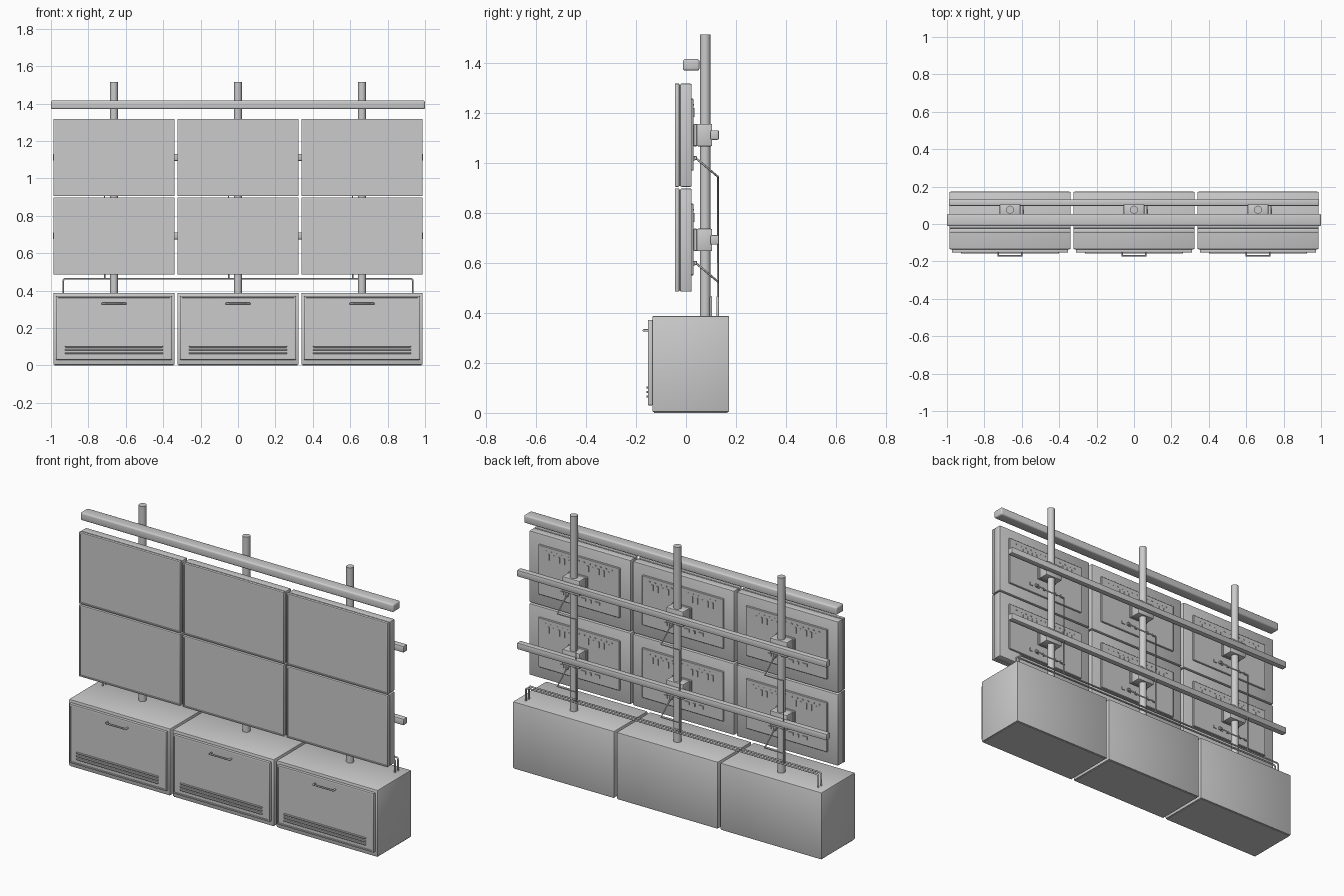
import bpy, bmesh, math
from mathutils import Vector

if "Cube" in bpy.data.objects:
    bpy.data.objects.remove(bpy.data.objects["Cube"])

grey = bpy.data.materials.new("neutral_grey")
grey.diffuse_color = (0.6, 0.6, 0.6, 1)
grey.use_nodes = True
grey.node_tree.nodes["Principled BSDF"].inputs["Base Color"].default_value = grey.diffuse_color


def finish(bm, name):
    bmesh.ops.recalc_face_normals(bm, faces=bm.faces)
    me = bpy.data.meshes.new(name)
    bm.to_mesh(me)
    bm.free()
    me.materials.append(grey)
    ob = bpy.data.objects.new(name, me)
    bpy.context.collection.objects.link(ob)
    bpy.ops.object.select_all(action='DESELECT')
    ob.select_set(True)
    bpy.context.view_layer.objects.active = ob
    bpy.ops.object.shade_smooth_by_angle(angle=math.radians(35))
    return ob


def add_box(bm, x, y, z):
    # x, y, z are (min, max) pairs
    verts = bmesh.ops.create_cube(bm, size=1)["verts"]
    for v in verts:
        v.co = Vector([(a + b) / 2 + c * (b - a) for (a, b), c in zip((x, y, z), v.co)])
    return verts


def box(name, x, y, z, bevel=0.0, segments=2, recess=None):
    bm = bmesh.new()
    add_box(bm, x, y, z)
    if bevel:
        bmesh.ops.bevel(bm, geom=bm.edges[:], offset=bevel, segments=segments,
                        profile=0.5, affect='EDGES')
    if recess:
        # sunken field in the front face
        bm.normal_update()
        front = [f for f in bm.faces if f.normal.y < -0.99]
        bmesh.ops.inset_region(bm, faces=front, thickness=recess[0])
        bmesh.ops.inset_region(bm, faces=front, thickness=0.001, depth=-recess[1])
    return finish(bm, name)


def tube(name, points, radius, bevel_resolution=2):
    cu = bpy.data.curves.new(name, 'CURVE')
    cu.dimensions = '3D'
    cu.bevel_depth = radius
    cu.bevel_resolution = bevel_resolution
    cu.use_fill_caps = True
    sp = cu.splines.new('POLY')
    sp.points.add(len(points) - 1)
    for p, co in zip(sp.points, points):
        p.co = (*co, 1)
    cu.materials.append(grey)
    ob = bpy.data.objects.new(name, cu)
    bpy.context.collection.objects.link(ob)
    return ob


def cylinder(name, x, y, z0, z1, r):
    bm = bmesh.new()
    bmesh.ops.create_cone(bm, cap_ends=True, segments=24, radius1=r, radius2=r, depth=z1 - z0)
    bmesh.ops.translate(bm, verts=bm.verts, vec=(x, y, (z0 + z1) / 2))
    return finish(bm, name)


HALF = 0.324
for c in (-0.663, 0.0, 0.663):
    # cabinet, door, handle and vent slats
    box("cabinet", (c - HALF, c + HALF), (-0.135, 0.173), (0.003, 0.388), 0.006)
    box("cabinet_base", (c - HALF + 0.006, c + HALF - 0.006), (-0.129, 0.167), (0, 0.01))
    box("door", (c - 0.31, c + 0.31), (-0.153, -0.133), (0.03, 0.372), 0.004,
        recess=(0.008, 0.003))
    tube("handle", [(c - 0.063, -0.15, 0.33), (c - 0.063, -0.17, 0.33),
                    (c + 0.063, -0.17, 0.33), (c + 0.063, -0.15, 0.33)], 0.005)
    for z in (0.065, 0.083, 0.101):
        box("vent_slat", (c - 0.262, c + 0.262), (-0.159, -0.149), (z - 0.004, z + 0.004), 0.002, 1)

    # upright post
    cylinder("post", c, 0.077, 0.38, 1.515, 0.021)

    for z0, z1 in ((0.485, 0.898), (0.905, 1.318)):
        # screen bezel, seam and rear case
        box("screen", (c - HALF, c + HALF), (-0.045, -0.027), (z0, z1), 0.003, 2,
            recess=(0.007, 0.005))
        box("screen_seam", (c - HALF + 0.004, c + HALF - 0.004), (-0.03, -0.02),
            (z0 + 0.004, z1 - 0.004))
        box("screen_case", (c - HALF, c + HALF), (-0.024, 0.023), (z0, z1), 0.006)
        # rear plate
        box("rear_plate", (c - 0.26, c + 0.26), (0.02, 0.031), (z0 + 0.065, z1 - 0.06), 0.003, 1)
        # rear vents, screw row and ports
        bm = bmesh.new()
        for side in (-1, 1):
            for i in range(5):
                x = c + side * (0.06 + i * 0.033)
                add_box(bm, (x - 0.005, x + 0.005), (0.03, 0.034), (z0 + 0.28, z0 + 0.315))
        for i in range(13):
            x = c - 0.21 + i * 0.035
            add_box(bm, (x - 0.004, x + 0.004), (0.03, 0.033), (z0 + 0.325, z0 + 0.331))
        for i, w in enumerate((0.03, 0.012, 0.03, 0.012, 0.02, 0.02)):
            x = c - 0.12 + i * 0.045
            add_box(bm, (x - w / 2, x + w / 2), (0.03, 0.036), (z0 + 0.105, z0 + 0.122))
        finish(bm, "rear_vents_and_ports")

        # wall bracket clamped round the post
        m = z0 + 0.207
        box("bracket_plate", (c - 0.06, c + 0.06), (0.03, 0.045), (m - 0.045, m + 0.045), 0.003, 1)
        box("bracket_clamp", (c - 0.055, c + 0.055), (0.043, 0.105), (m - 0.045, m + 0.045), 0.005)

        # signal cable with its plug
        zt, zb, a, b = z0 + 0.115, z0 + 0.04, c + 0.07, c - 0.05
        tube("cable", [(a, 0.03, zt), (a, 0.045, zt - 0.005), (a, 0.128, zb),
                       (b, 0.128, zb), (b, 0.128, 0.463)], 0.004)
        box("plug", (a - 0.009, a + 0.009), (0.03, 0.044), (zt - 0.008, zt + 0.008), 0.002, 1)

# horizontal rear rails
for z in (0.692, 1.112):
    box("rear_rail", (-0.99, 0.99), (0.097, 0.132), (z - 0.019, z + 0.019), 0.006, 2)

# top light bar
box("top_bar", (-1.0, 1.0), (-0.012, 0.054), (1.37, 1.416), 0.009, 3)

# conduits running above the cabinets
for y in (0.1, 0.127):
    tube("conduit", [(-0.934, y, 0.38), (-0.934, y, 0.455), (-0.926, y, 0.463),
                     (0.926, y, 0.463), (0.934, y, 0.455), (0.934, y, 0.38)], 0.005)
